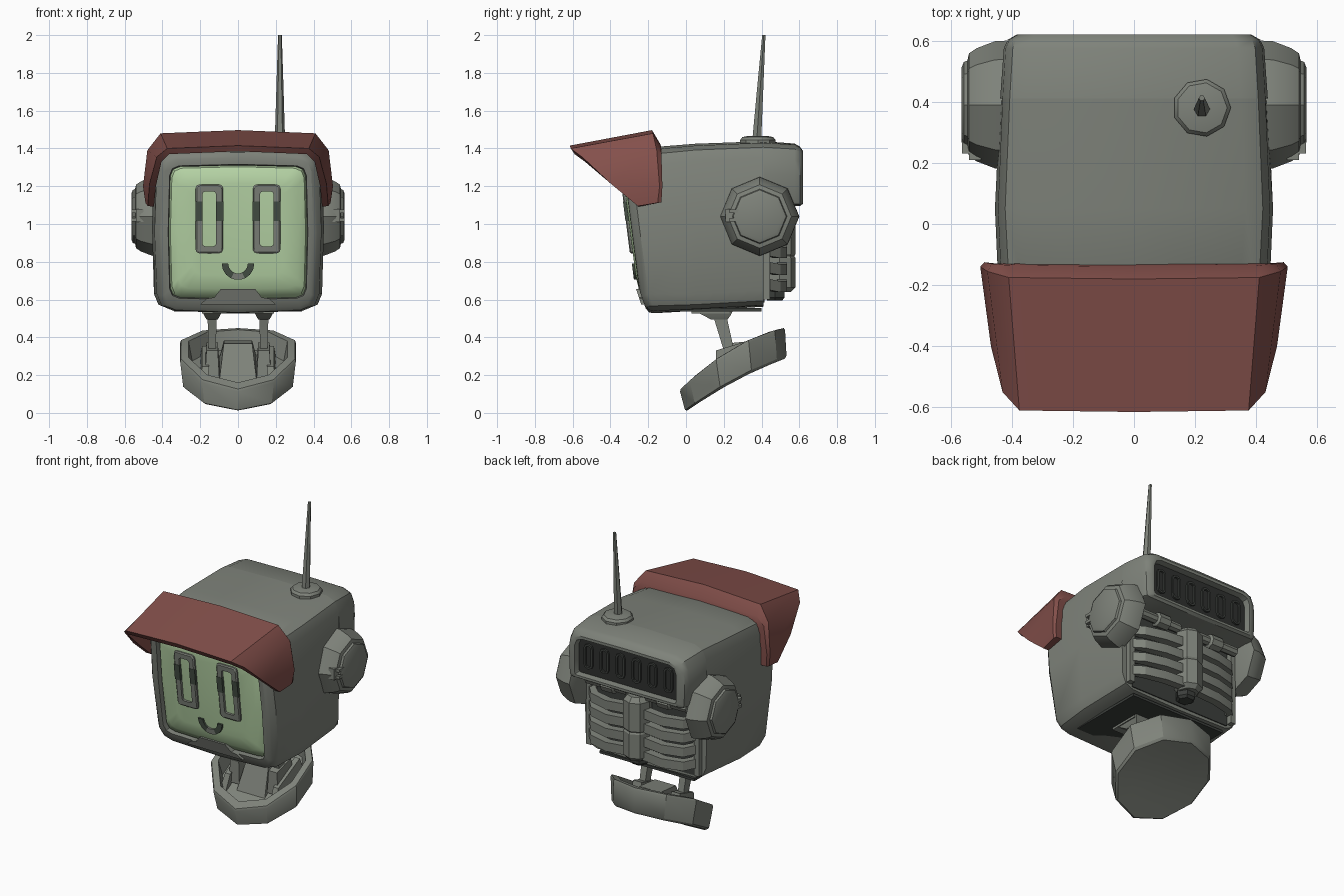
import bpy, bmesh, math
from mathutils import Vector


def material(name, rgb):
    m = bpy.data.materials.new(name)
    m.diffuse_color = (*rgb, 1)
    return m


GRAY = material("warm gray", (0.21, 0.225, 0.195))
DARK = material("dark gray", (0.045, 0.05, 0.045))
BLACK = material("near black", (0.028, 0.03, 0.028))
RED = material("brick red", (0.23, 0.08, 0.07))
GREEN = material("screen green", (0.47, 0.66, 0.38))
SHADE = material("deep green gray", (0.06, 0.08, 0.06))


def loft(name, rings, mat, cyclic=False, closed=True):
    """Skin a list of rings; cyclic joins last ring to first, closed joins each ring."""
    bm = bmesh.new()
    vs = [[bm.verts.new(p) for p in r] for r in rings]
    n, m = len(vs[0]), len(vs)
    for i in range(m if cyclic else m - 1):
        a, b = vs[i], vs[(i + 1) % m]
        for j in range(n if closed else n - 1):
            k = (j + 1) % n
            bm.faces.new((a[j], a[k], b[k], b[j]))
    if not cyclic:
        bm.faces.new(vs[0])
        bm.faces.new(vs[-1])
    elif not closed:
        bm.faces.new([r[0] for r in vs])
        bm.faces.new([r[-1] for r in vs])
    bmesh.ops.recalc_face_normals(bm, faces=bm.faces)
    me = bpy.data.meshes.new(name)
    bm.to_mesh(me)
    bm.free()
    me.materials.append(mat)
    ob = bpy.data.objects.new(name, me)
    bpy.context.collection.objects.link(ob)
    return ob


def rounded(w, z0, z1, r, bow=0.0, rb=None, cx=0.0):
    """Rounded rectangle outline in x and z with slightly bowed sides."""
    rb = r if rb is None else rb
    pts = [(0, z1 + bow)]
    for k in range(3):
        a = math.radians(90 - 45 * k)
        pts.append((w - r + r * math.cos(a), z1 - r + r * math.sin(a)))
    pts.append((w + bow, (z0 + z1) / 2))
    for k in range(3):
        a = math.radians(-45 * k)
        pts.append((w - rb + rb * math.cos(a), z0 + rb + rb * math.sin(a)))
    pts.append((0, z0 - bow))
    pts += [(-x, z) for x, z in reversed(pts[1:-1])]
    return [(x + cx, z) for x, z in pts]


def at_y(outline, y):
    return [(x, y, z) for x, z in outline]


def on_face(outline, off):
    """Place an outline on the slanted front (tucked back near the chin), raised by off."""
    return [(x, -0.19 - 0.125 * (z - 0.53) + 0.22 * max(0, 0.65 - z) - off, z) for x, z in outline]


def circle(c, r, axis, n=8):
    pts = []
    for k in range(n):
        a = 2 * math.pi * k / n
        u, v = r * math.cos(a), r * math.sin(a)
        d = {'X': (0, u, v), 'Z': (u, v, 0)}[axis]
        pts.append(Vector(c) + Vector(d))
    return pts


def rect(cx, cy, z, hx, hy, slope=0.0):
    return [(cx + i * hx, cy + j * hy, z + j * hy * slope) for i, j in ((-1, -1), (1, -1), (1, 1), (-1, 1))]


def box(name, c, h, mat):
    return loft(name, [rect(c[0], c[1], c[2] + s * h[2], h[0], h[1]) for s in (-1, 1)], mat)


# Head shell, with the raised bezel lip around the screen
loft("head_shell", [
    at_y(rounded(0.43, 0.57, 1.43, 0.08, 0.008), 0.41),
    at_y(rounded(0.445, 0.55, 1.415, 0.08, 0.01), 0.05),
    on_face(rounded(0.43, 0.54, 1.385, 0.09, 0.012), 0.0),
    on_face(rounded(0.405, 0.545, 1.365, 0.075, 0.014), 0.03),
    on_face(rounded(0.388, 0.565, 1.34, 0.06, 0.012), 0.042),
    on_face(rounded(0.362, 0.607, 1.308, 0.05, 0.008), 0.042),
    on_face(rounded(0.358, 0.612, 1.303, 0.05, 0.008), 0.0)], GRAY)
loft("screen", [
    on_face(rounded(0.36, 0.608, 1.305, 0.05, 0.008), -0.005),
    on_face(rounded(0.35, 0.62, 1.295, 0.05, 0.008), 0.022),
    on_face(rounded(0.315, 0.66, 1.255, 0.05, 0.006), 0.044),
    on_face(rounded(0.24, 0.73, 1.21, 0.05, 0.004), 0.052)], GREEN)
notch = [(-0.2, 0.575), (-0.165, 0.605), (-0.125, 0.612), (-0.092, 0.655),
         (0.092, 0.655), (0.125, 0.612), (0.165, 0.605), (0.2, 0.575)]
loft("bezel_notch", [on_face(notch, 0.0), on_face(notch, 0.058)], GRAY)

# Eyes: raised frames with a flush dark band on each upright
for s in (-1, 1):
    cx = 0.152 * s
    outer = rounded(0.073, 0.845, 1.21, 0.02, 0, cx=cx)
    face = rounded(0.066, 0.852, 1.203, 0.018, 0, cx=cx)
    inner = rounded(0.036, 0.882, 1.172, 0.014, 0, cx=cx)
    loft("eye_frame", [on_face(outer, 0.03), on_face(outer, 0.062), on_face(face, 0.068),
                       on_face(inner, 0.068), on_face(inner, 0.03)], GRAY, cyclic=True)
    for t in (-1, 1):
        x0, x1 = cx + t * 0.035, cx + t * 0.074
        band = [(x0, 1.017), (x1, 1.017), (x1, 1.12), (x0, 1.12)]
        loft("eye_band", [on_face(band, 0.032), on_face(band, 0.07)], SHADE)

# Smile, in three arc pieces
for a0, a1, mat in ((180, 245, SHADE), (245, 295, GRAY), (295, 360, SHADE)):
    rings = []
    for k in range(4):
        a = math.radians(a0 + (a1 - a0) * k / 3)
        c, s = math.cos(a), math.sin(a)
        p, q = (0.086 * c, 0.79 + 0.086 * s), (0.052 * c, 0.79 + 0.052 * s)
        rings.append(on_face([p, q], 0.03) + on_face([q, p], 0.064))
    loft("smile", rings, mat)

# Visor: matching arches skinned into a hollow hood
arches = [
    [(0, -0.13, 1.40), (0.385, -0.13, 1.39), (0.425, -0.13, 1.35), (0.445, -0.13, 1.22), (0.445, -0.13, 1.115)],
    [(0, -0.14, 1.43), (0.41, -0.135, 1.42), (0.465, -0.13, 1.37), (0.49, -0.125, 1.2), (0.485, -0.13, 1.115)],
    [(0, -0.18, 1.497), (0.41, -0.175, 1.48), (0.48, -0.155, 1.39), (0.503, -0.14, 1.2), (0.49, -0.15, 1.112)],
    [(0, -0.615, 1.415), (0.375, -0.61, 1.40), (0.43, -0.55, 1.355), (0.468, -0.4, 1.215), (0.478, -0.255, 1.095)],
    [(0, -0.60, 1.385), (0.365, -0.59, 1.37), (0.405, -0.535, 1.33), (0.435, -0.38, 1.2), (0.445, -0.25, 1.092)]]
loft("visor", [[(-x, y, z) for x, y, z in reversed(a[1:])] + a for a in arches],
     RED, cyclic=True, closed=False)

# Rear hood with recessed vent panel
loft("rear_hood", [
    at_y(rounded(0.43, 1.1, 1.43, 0.08, 0.008, 0.02), 0.41),
    at_y(rounded(0.42, 1.1, 1.42, 0.08, 0.006, 0.02), 0.575),
    at_y(rounded(0.408, 1.1, 1.405, 0.075, 0.005, 0.02), 0.603),
    at_y(rounded(0.38, 1.11, 1.383, 0.06, 0.003, 0.02), 0.62),
    at_y(rounded(0.362, 1.125, 1.365, 0.05, 0.002, 0.015), 0.62),
    at_y(rounded(0.357, 1.13, 1.36, 0.05, 0.002, 0.015), 0.575)], GRAY)
panel = rounded(0.357, 1.13, 1.36, 0.05, 0.0, 0.015)
loft("vent_panel", [at_y(panel, 0.573), at_y(panel, 0.582)], BLACK)
for k in range(6):
    cx = -0.285 + 0.114 * k
    rim, hole = (rounded(r, 1.248 - h, 1.248 + h, r * 0.9, 0, cx=cx) for r, h in ((0.032, 0.08), (0.02, 0.067)))
    loft("vent_rim", [at_y(rim, 0.58), at_y(rim, 0.594), at_y(hole, 0.594), at_y(hole, 0.58)], DARK, cyclic=True)

# Ear discs with a small fork clip
for s in (-1, 1):
    prof = [(0.17, 0.40), (0.21, 0.415), (0.208, 0.455), (0.185, 0.515), (0.168, 0.54), (0.145, 0.545),
            (0.14, 0.557), (0.12, 0.565)]
    loft("ear", [circle((s * h, 0.39, 1.04), r, 'X') for r, h in prof], GRAY)
    for dz in (-0.022, 0.022):
        box("ear_clip_prong", (s * 0.545, 0.275, 1.045 + dz), (0.018, 0.045, 0.009), GRAY)
    box("ear_clip_base", (s * 0.52, 0.23, 1.045), (0.02, 0.02, 0.035), GRAY)

# Antenna
loft("antenna_base", [circle((0.222, 0.38, z), r, 'Z', 9)
                      for r, z in ((0.095, 1.42), (0.095, 1.445), (0.083, 1.46), (0.05, 1.467))], GRAY)
loft("antenna_rod", [circle((0.222, y, z), r, 'Z', 6)
                     for y, z, r in ((0.375, 1.45, 0.027), (0.395, 1.75, 0.018), (0.412, 2.0, 0.01))], GRAY)

# Rear cavity, spine and ribs
box("rib_backing", (0, 0.412, 0.835), (0.36, 0.004, 0.25), DARK)
spine = ((0.06, 0.64), (0.085, 0.665), (0.085, 0.82), (0.078, 0.83), (0.085, 0.84), (0.085, 1.02), (0.06, 1.05))
loft("spine", [circle((0, 0.495, z), r, 'Z') for r, z in spine], GRAY)
loft("spine_nut", [circle((0, 0.47, z), r, 'Z', 6) for r, z in ((0.045, 0.595), (0.06, 0.61), (0.06, 0.66))], DARK)
path = ((0.04, 0.53), (0.2, 0.535), (0.33, 0.5), (0.385, 0.44), (0.385, 0.38))
for s in (-1, 1):
    for k in range(4):
        z = 0.68 + 0.09 * k
        rings = []
        for i, (x, y) in enumerate(path):
            dx, dy = ((0, .05), (.005, .05), (.025, .04), (.04, .01), (.04, 0))[i]
            zz = z - 0.012 * (i in (1, 2))
            rings.append([(s * x, y, zz - .029), (s * (x - dx), y - dy, zz - .029),
                          (s * (x - dx), y - dy, zz + .029), (s * x, y, zz + .029)])
        loft("rib", rings, GRAY)
    loft("hose", [circle((s * x, 0.49, 1.05), r, 'X')
                  for x, r in ((0.07, 0.03), (0.15, 0.03), (0.16, 0.045), (0.24, 0.045), (0.25, 0.03), (0.36, 0.03))], GRAY)
    box("rib_post", (s * 0.385, 0.42, 0.835), (0.018, 0.025, 0.235), GRAY)

# Underside plate, neck mounts and struts
box("underside_plate", (0, 0.145, 0.546), (0.34, 0.255, 0.008), DARK)
box("neck_frame", (0, 0.13, 0.537), (0.19, 0.1, 0.012), GRAY)
for s in (-1, 1):
    x = 0.137 * s
    loft("neck_mount", [rect(x, 0.14, 0.545, 0.055, 0.11), rect(x, 0.165, 0.515, 0.042, 0.07),
                        rect(x, 0.175, 0.495, 0.03, 0.045)], GRAY)
    loft("neck_strut", [rect(x, 0.18, 0.51, 0.024, 0.035), rect(x, 0.225, 0.34, 0.02, 0.028),
                        rect(x, 0.24, 0.25, 0.02, 0.028)], GRAY)
    loft("strut_foot", [rect(x, 0.24, 0.23, 0.038, 0.085, 0.5), rect(x, 0.23, 0.352, 0.03, 0.07, 0.3)], GRAY)


# Tilted dish base
def dish(r, f, n=10):
    cy, cz, th = 0.265 - 0.02 * f, 0.147 + 0.143 * f, math.radians(28 + 2.6 * f)
    pts = []
    for k in range(n):
        a = 2 * math.pi * k / n
        t = r * math.cos(a)
        pts.append((r * math.sin(a), cy + t * math.cos(th),
                    cz + t * math.sin(th) + (0.025 + 0.025 * f) * (1 - (t / 0.31) ** 2)))
    return pts


loft("dish_base", [dish(r, f) for r, f in ((0.08, 0), (0.2, 0), (0.292, 0), (0.305, 0.08), (0.322, 0.92), (0.317, 1),
                                           (0.275, 1), (0.255, 0.4), (0.1, 0.4))], GRAY)
loft("dish_block", [rect(0, 0.26, 0.225, 0.1, 0.13, 0.5), rect(0, 0.29, 0.375, 0.075, 0.08, 0.1)], GRAY)
for s in (-1, 1):
    loft("dish_wall", [rect(s * 0.18, 0.24, 0.215, 0.022, 0.14, 0.5), rect(s * 0.172, 0.25, 0.3, 0.018, 0.11, 0.5)], GRAY)

# Smooth gentle bends, keep hard edges
for name, angle in (("", 32), ("visor", 55)):
    for ob in bpy.data.objects:
        ob.select_set(ob.name.startswith(name))
    bpy.context.view_layer.objects.active = bpy.data.objects["visor"]
    bpy.ops.object.shade_smooth_by_angle(angle=math.radians(angle))
